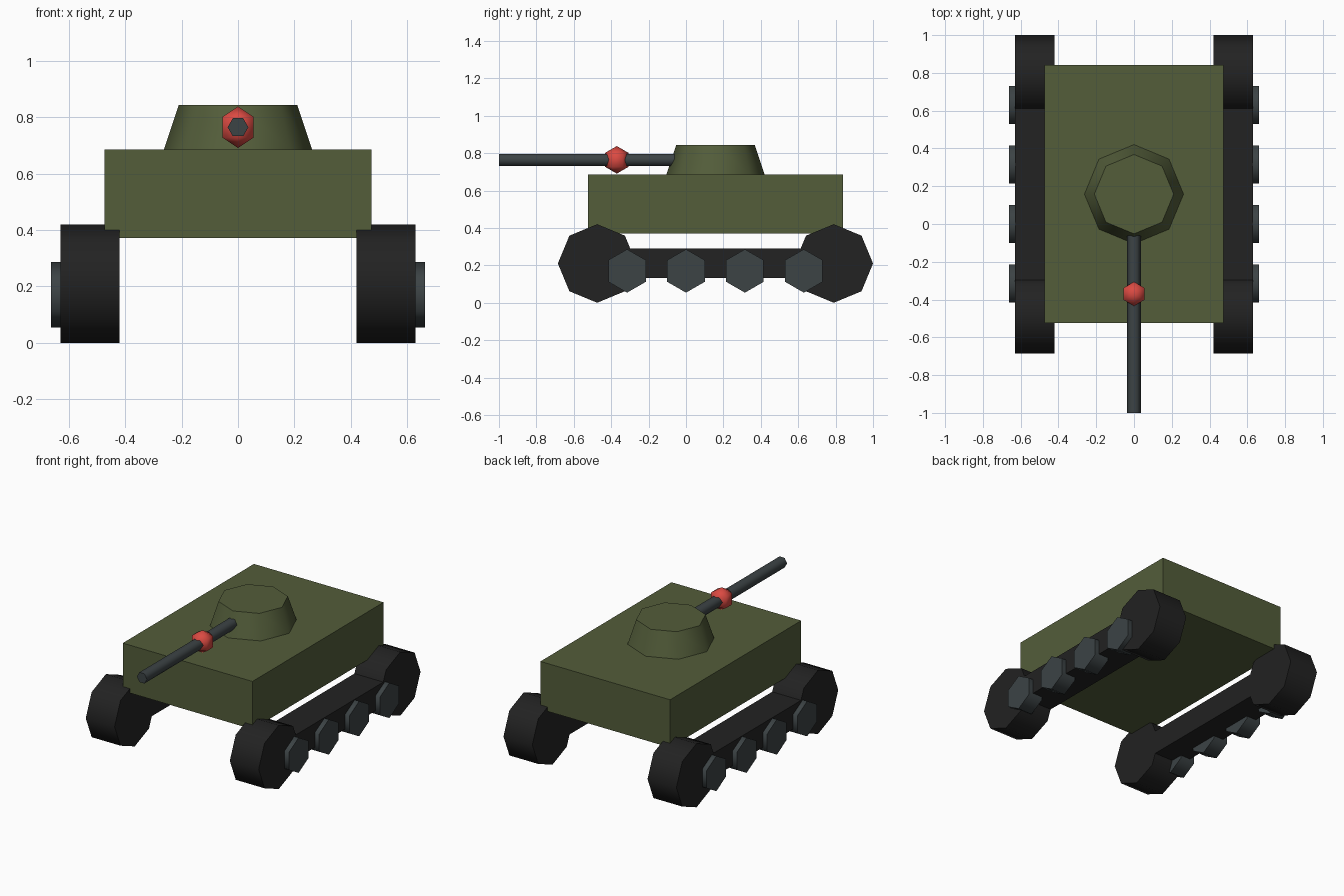
import bpy
from math import pi, radians

cube = bpy.data.objects.get("Cube")
if cube:
    bpy.data.objects.remove(cube, do_unlink=True)


def make_material(name, hex_code):
    """Flat material from an sRGB hex code, stored as linear values."""
    rgb = [int(hex_code[i:i + 2], 16) / 255 for i in (0, 2, 4)]
    colour = [c / 12.92 if c < 0.04 else ((c + 0.055) / 1.055) ** 2.4 for c in rgb] + [1]
    mat = bpy.data.materials.new(name)
    mat.use_nodes = True
    mat.diffuse_color = colour
    bsdf = next(n for n in mat.node_tree.nodes if n.type == "BSDF_PRINCIPLED")
    bsdf.inputs["Base Color"].default_value = colour
    bsdf.inputs["Roughness"].default_value = 0.8
    return mat


olive = make_material("olive green", "535D3A")
rubber = make_material("track black", "222222")
steel = make_material("steel grey", "3C4345")
red = make_material("red", "DB4A42")


def finish(name, mat, smooth=True):
    obj = bpy.context.object
    obj.name = name
    obj.data.materials.append(mat)
    bpy.ops.object.transform_apply(location=False, rotation=True, scale=True)
    if smooth:
        bpy.ops.object.shade_smooth_by_angle(angle=radians(65))
    return obj


def box(name, mat, location, size):
    bpy.ops.mesh.primitive_cube_add(size=1, location=location)
    bpy.context.object.scale = size
    return finish(name, mat, smooth=False)


def drum(name, mat, location, sides, radius, depth, rotation):
    bpy.ops.mesh.primitive_cylinder_add(vertices=sides, radius=radius, depth=depth,
                                        location=location, rotation=rotation)
    return finish(name, mat)


# Hull and tapered turret
box("hull", olive, (0, 0.158, 0.528), (0.945, 1.365, 0.315))
bpy.ops.mesh.primitive_cone_add(vertices=8, radius1=0.2625, radius2=0.21,
                                depth=0.158, location=(0, 0.158, 0.764))
finish("turret", olive)

# Gun barrel, corners left and right, with a ball around it
gun_z = 0.764
barrel = drum("gun_barrel", steel, (0, -0.475, gun_z), 6, 0.0368, 1.05, (0, 0, pi / 2))
barrel.rotation_euler.x = pi / 2
bpy.ops.object.transform_apply(location=False, rotation=True, scale=False)
bpy.ops.mesh.primitive_uv_sphere_add(segments=6, ring_count=3, radius=0.0735,
                                     location=(0, -0.37, gun_z))
finish("barrel_ball", red)

# Running gear on both sides
axle = (0, pi / 2, 0)
for side, s in (("left", 1), ("right", -1)):
    box(f"{side}_track", rubber, (s * 0.525, 0.158, 0.21), (0.21, 1.265, 0.158))
    for end, y in (("front", -0.475), ("rear", 0.79)):
        drum(f"{side}_{end}_wheel", rubber, (s * 0.525, y, 0.21), 8, 0.21, 0.21, axle)
    for i in range(4):
        # Six-sided road wheels with a corner pointing up
        drum(f"{side}_road_wheel_{i + 1}", steel,
             (s * 0.61, -0.315 + i * 0.315, 0.17), 6, 0.116, 0.105, (pi / 2, 0, pi / 2))
